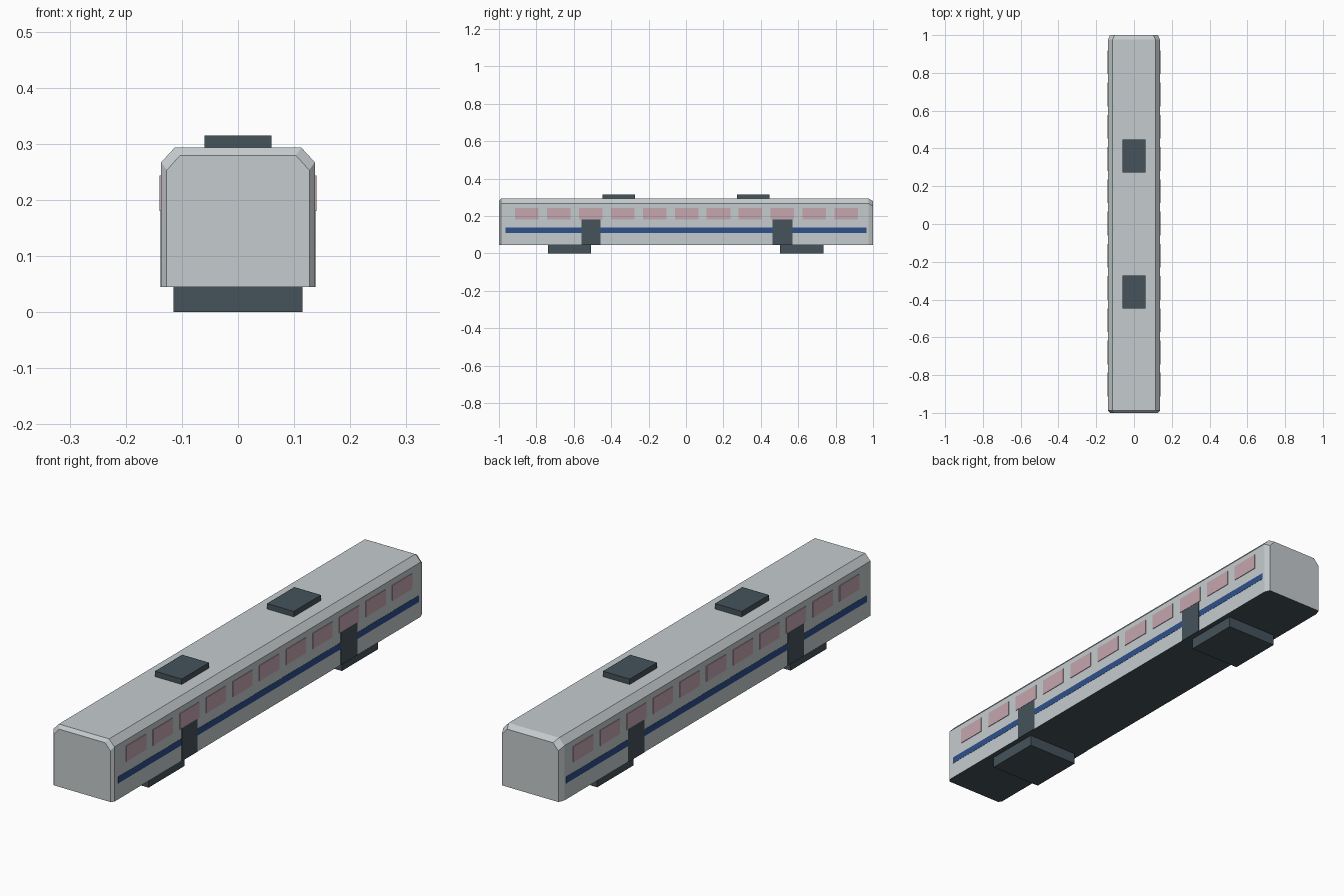
import bpy, bmesh
from mathutils import Matrix

default_cube = bpy.data.objects.get("Cube")
if default_cube:
    bpy.data.objects.remove(default_cube, do_unlink=True)


def make_material(name, rgb):
    m = bpy.data.materials.new(name)
    m.use_nodes = True
    m.diffuse_color = (*rgb, 1)
    m.node_tree.nodes["Principled BSDF"].inputs["Base Color"].default_value = (*rgb, 1)
    return m


grey = make_material("light grey", (0.56, 0.60, 0.615))
dark = make_material("dark slate", (0.06, 0.086, 0.104))
pink = make_material("pink glass", (0.56, 0.385, 0.43))
blue = make_material("stripe blue", (0.026, 0.082, 0.26))


def finish(bm, name, *materials):
    bmesh.ops.recalc_face_normals(bm, faces=bm.faces)
    mesh = bpy.data.meshes.new(name)
    bm.to_mesh(mesh)
    bm.free()
    for m in materials:
        mesh.materials.append(m)
    obj = bpy.data.objects.new(name, mesh)
    bpy.context.collection.objects.link(obj)
    return obj


def box(name, x, y, z, material):
    """Box spanning the (low, high) ranges x, y and z."""
    bm = bmesh.new()
    spans = (x, y, z)
    centre = [(a + b) / 2 for a, b in spans]
    size = [b - a for a, b in spans]
    matrix = Matrix.Translation(centre) @ Matrix.Diagonal((*size, 1))
    bmesh.ops.create_cube(bm, size=1, matrix=matrix)
    return finish(bm, name, material)


WALL, FLOOR, ROOF = 0.137, 0.045, 0.293


def section(bm, y, inset):
    """Wall and roof outline, drawn in at the bevelled ends."""
    half = [(WALL - inset, FLOOR), (WALL - inset, 0.267 - inset * 1.4),
            (0.113 - inset, ROOF - inset * 1.35)]
    outline = half + [(-x, z) for x, z in reversed(half)]
    return [bm.verts.new((x, y, z)) for x, z in outline]


# Carriage shell: lofted outline with a tight front bevel and a longer rear one
bm = bmesh.new()
rings = [section(bm, y, inset) for y, inset in
         ((-1, 0.01), (-0.988, 0), (0.976, 0), (1, 0.01))]
for a, b in zip(rings, rings[1:]):
    for i in range(len(a)):
        j = (i + 1) % len(a)
        bm.faces.new((a[i], a[j], b[j], b[i]))
bm.faces.new(rings[0])
bm.faces.new(rings[-1])
bmesh.ops.recalc_face_normals(bm, faces=bm.faces)
for face in bm.faces:
    face.material_index = 1 if face.normal.z < -0.9 else 0
finish(bm, "carriage_body", grey, dark)

# Wheel trucks and roof units
for label, y in (("front", (-0.738, -0.507)), ("rear", (0.502, 0.734))):
    box(label + "_truck", (-0.115, 0.115), y, (0, FLOOR), dark)
for label, y in (("front", (-0.447, -0.272)), ("rear", (0.272, 0.447))):
    box(label + "_roof_unit", (-0.06, 0.06), y, (ROOF, 0.315), dark)


def side_plate(name, side, y, z, depth, material):
    x = sorted((side * (WALL - 0.002), side * (WALL + depth)))
    box(name, x, y, z, material)


# Stripe, doors and window row on both sides
for label, side in (("left", 1), ("right", -1)):
    side_plate(label + "_stripe", side, (-0.965, 0.965), (0.11, 0.137), 0.0008, blue)
    for end, y in (("front", (-0.558, -0.457)), ("rear", (0.463, 0.569))):
        side_plate(f"{label}_{end}_door", side, y, (FLOOR, 0.18), 0.0015, dark)
    for i in range(11):
        y = 0.003 + (i - 5) * 0.1707
        side_plate(f"{label}_window_{i + 1}", side, (y - 0.063, y + 0.063),
                   (0.18, 0.243), 0.0025, pink)
